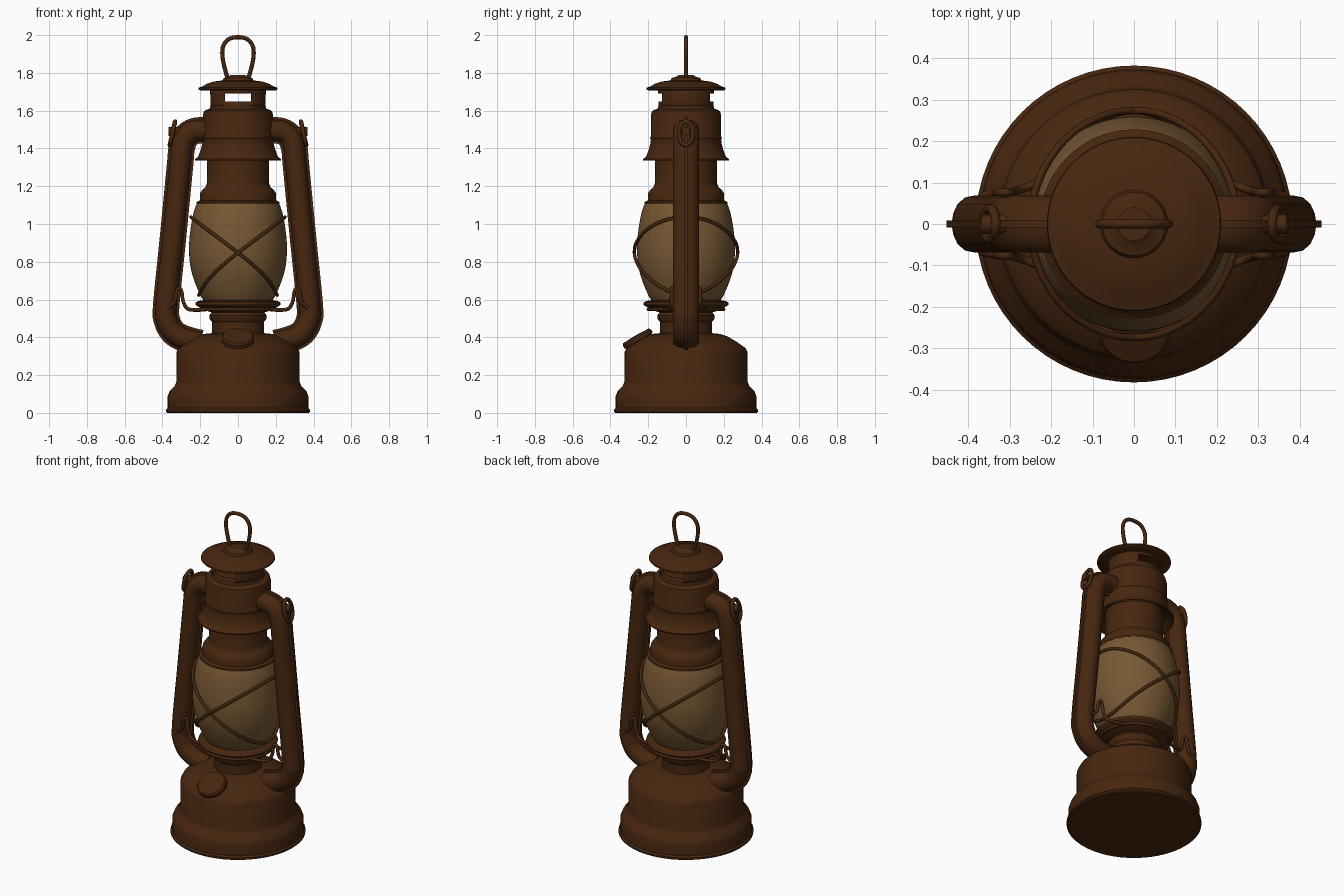
import bpy, bmesh, math
from mathutils import Vector, Matrix

if "Cube" in bpy.data.objects:
    bpy.data.objects.remove(bpy.data.objects["Cube"])


def mat(name, col):
    m = bpy.data.materials.new(name)
    m.diffuse_color = (*col, 1)
    m.use_nodes = True
    m.node_tree.nodes["Principled BSDF"].inputs["Base Color"].default_value = m.diffuse_color
    return m


BROWN = mat("rusty_brown", (0.063, 0.020, 0.005))
GLASS = mat("amber_glass", (0.185, 0.097, 0.034))


def finish(name, bm, material, angle=35):
    bmesh.ops.remove_doubles(bm, verts=bm.verts, dist=0.0001)
    bmesh.ops.recalc_face_normals(bm, faces=bm.faces)
    me = bpy.data.meshes.new(name)
    bm.to_mesh(me)
    bm.free()
    me.materials.append(material)
    ob = bpy.data.objects.new(name, me)
    bpy.context.collection.objects.link(ob)
    bpy.ops.object.select_all(action='DESELECT')
    ob.select_set(True)
    bpy.context.view_layer.objects.active = ob
    bpy.ops.object.shade_smooth_by_angle(angle=math.radians(angle))
    return ob


def lathe_bm(profile, segs=64):
    bm = bmesh.new()
    rings = [[bm.verts.new((r * math.cos(2 * math.pi * i / segs), r * math.sin(2 * math.pi * i / segs), z))
              for i in range(segs)] for r, z in profile]
    for a, b in zip(rings, rings[1:]):
        for i in range(segs):
            j = (i + 1) % segs
            bm.faces.new((a[i], a[j], b[j], b[i]))
    for ring, (r, z) in ((rings[0], profile[0]), (rings[-1], profile[-1])):
        if r < 0.001:
            bmesh.ops.pointmerge(bm, verts=ring, merge_co=(0, 0, z))
    return bm


def lathe(name, profile, material=BROWN, angle=35):
    return finish(name, lathe_bm(profile), material, angle)


def smooth_path(pts, n=6, closed=False):
    # Catmull-Rom interpolation through the given points
    pts = [Vector(p) for p in pts]
    c = len(pts)
    get = (lambda i: pts[i % c]) if closed else (lambda i: pts[max(0, min(c - 1, i))])
    out = []
    for i in range(c if closed else c - 1):
        p0, p1, p2, p3 = (get(i + k) for k in (-1, 0, 1, 2))
        for s in range(n):
            t = s / n
            out.append(0.5 * (2 * p1 + (p2 - p0) * t + (2 * p0 - 5 * p1 + 4 * p2 - p3) * t * t
                              + (3 * p1 - p0 - 3 * p2 + p3) * t ** 3))
    if not closed:
        out.append(pts[-1])
    return out


def wire(name, pts, radius, closed=False):
    cu = bpy.data.curves.new(name + "_path", 'CURVE')
    cu.dimensions = '3D'
    cu.bevel_depth = radius
    cu.bevel_resolution = 2
    cu.use_fill_caps = True
    sp = cu.splines.new('POLY')
    sp.points.add(len(pts) - 1)
    for p, co in zip(sp.points, pts):
        p.co = (*co, 1)
    sp.use_cyclic_u = closed
    tmp = bpy.data.objects.new(name + "_path", cu)
    bpy.context.collection.objects.link(tmp)
    me = bpy.data.meshes.new_from_object(tmp.evaluated_get(bpy.context.evaluated_depsgraph_get()))
    bpy.data.objects.remove(tmp)
    bm = bmesh.new()
    bm.from_mesh(me)
    return finish(name, bm, BROWN, 50)


def circle(r, z, n=64):
    return [(r * math.cos(2 * math.pi * i / n), r * math.sin(2 * math.pi * i / n), z) for i in range(n)]


# fuel tank
lathe("fuel_tank", [(0, 0), (0.375, 0), (0.382, 0.006), (0.382, 0.016), (0.373, 0.025), (0.372, 0.09),
                    (0.362, 0.115), (0.335, 0.142), (0.326, 0.165), (0.325, 0.325), (0.315, 0.343),
                    (0.27, 0.375), (0.22, 0.405), (0.18, 0.418), (0.13, 0.423), (0, 0.423)])

# burner neck and globe plate
lathe("burner_neck", [(0.137, 0.41), (0.137, 0.48), (0.15, 0.497), (0.152, 0.515), (0.14, 0.532), (0.185, 0.547),
                      (0.213, 0.564), (0.224, 0.573), (0.222, 0.582), (0.21, 0.592), (0.18, 0.597), (0, 0.597)])
wire("globe_plate_ring", circle(0.215, 0.578), 0.011, True)
wire("lower_wire_ring", circle(0.2, 0.548), 0.009, True)

# filler cap, tilted on the tank shoulder
ob = lathe("filler_cap", [(0, -0.03), (0.07, -0.03), (0.075, -0.002), (0.086, 0), (0.086, 0.02),
                          (0.078, 0.03), (0, 0.033)])
ob.matrix_world = Matrix.Translation((0, -0.25, 0.382)) @ Matrix.Rotation(math.radians(30), 4, 'X')

# glass globe
globe = [(0.18, 0.59), (0.2, 0.625), (0.228, 0.69), (0.249, 0.76), (0.258, 0.83), (0.259, 0.89),
         (0.253, 0.96), (0.242, 1.03), (0.229, 1.08), (0.215, 1.115)]
lathe("glass_globe", [tuple(p) for p in smooth_path([(r, z, 0) for r, z in globe], 3)] and
      [(p.x, p.y) for p in smooth_path([(r, z, 0) for r, z in globe], 3)], GLASS, 60)

# chimney: collar, stack and hood
lathe("chimney_collar", [(0.2, 1.105), (0.22, 1.105), (0.22, 1.117), (0.202, 1.125), (0.2, 1.165), (0.188, 1.182),
                         (0.172, 1.195), (0.165, 1.215), (0.163, 1.4)])
lathe("chimney_hood", [(0.163, 1.375), (0.185, 1.37), (0.205, 1.345), (0.226, 1.335), (0.228, 1.343), (0.212, 1.355),
                       (0.198, 1.39), (0.19, 1.42), (0.186, 1.445), (0.19, 1.455), (0.186, 1.465), (0.186, 1.575),
                       (0.18, 1.597), (0.165, 1.606), (0.15, 1.61), (0.146, 1.625), (0, 1.625)])

# vent collar with an open slot at front and back
bm = lathe_bm([(0.146, 1.61), (0.146, 1.648), (0.147, 1.69), (0.147, 1.715)], 48)
cut = [f for f in bm.faces if 1.65 < f.calc_center_median().z < 1.69 and abs(f.calc_center_median().x) < 0.074]
bmesh.ops.delete(bm, geom=cut, context='FACES')
ob = finish("vent_collar", bm, BROWN)
sol = ob.modifiers.new("wall", 'SOLIDIFY')
sol.thickness = 0.008

# top cap and carrying ring
lathe("top_cap", [(0, 1.706), (0.15, 1.706), (0.202, 1.708), (0.21, 1.714), (0.208, 1.722), (0.192, 1.727),
                  (0.165, 1.742), (0.13, 1.754), (0.082, 1.76), (0.076, 1.773), (0.05, 1.78), (0.04, 1.788),
                  (0, 1.79)])
half = [(0.05, 0, 1.765), (0.062, 0, 1.795), (0.076, 0, 1.85), (0.083, 0, 1.9), (0.077, 0, 1.945),
        (0.048, 0, 1.979)]
wire("top_ring", smooth_path([(-x, y, z) for x, y, z in half] + [(0, 0, 1.989)] + half[::-1]), 0.011)

# hollow side frame tubes with a seam rib on both edges
q = [(0.07, 0.008), (0.056, 0.009), (0.053, 0.026), (0.043, 0.048), (0.025, 0.064)]
section = q + [(0, 0.069)] + [(-a, b) for a, b in q[::-1]]
section += [(a, -b) for a, b in section[::-1]]
tube_path = smooth_path([(0.15, 0, 1.495), (0.225, 0, 1.493), (0.275, 0, 1.462), (0.298, 0, 1.40), (0.307, 0, 1.31),
                         (0.344, 0, 0.93), (0.38, 0, 0.57), (0.376, 0, 0.49), (0.345, 0, 0.43), (0.29, 0, 0.395),
                         (0.2, 0, 0.37)])


def frame_tube(name, side):
    bm = bmesh.new()
    rings = []
    for i, p in enumerate(tube_path):
        t = (tube_path[min(i + 1, len(tube_path) - 1)] - tube_path[max(i - 1, 0)]).normalized()
        n = Vector((-t.z, 0, t.x))
        pts = [p + n * a + Vector((0, b, 0)) for a, b in section]
        rings.append([bm.verts.new((side * v.x, v.y, v.z)) for v in pts])
    m = len(section)
    for a, b in zip(rings, rings[1:]):
        for i in range(m):
            bm.faces.new((a[i], a[(i + 1) % m], b[(i + 1) % m], b[i]))
    bm.faces.new(rings[0])
    bm.faces.new(rings[-1])
    finish(name, bm, BROWN, 40)


for side, label in ((-1, "left"), (1, "right")):
    frame_tube(label + "_frame_tube", side)
    # bail ear loop and pin at the top of each tube
    ear = [(side * (0.347 - 0.014 * math.sin(a)), 0.037 * math.cos(a), 1.48 + 0.063 * math.sin(a))
           for a in (2 * math.pi * i / 24 for i in range(24))]
    wire(label + "_bail_ear", ear, 0.012, True)
    wire(label + "_bail_pin", [(side * 0.27, 0, 1.49), (side * 0.368, 0, 1.49)], 0.024)
    # globe lift wires hooked over each tube
    for y, end in ((-1, "front"), (1, "back")):
        hook = [(0.17, 0.11, 0.547), (0.225, 0.1, 0.545), (0.268, 0.085, 0.552), (0.29, 0.078, 0.59),
                (0.298, 0.076, 0.64), (0.31, 0.076, 0.66), (0.326, 0.076, 0.64), (0.335, 0.074, 0.59),
                (0.37, 0.066, 0.555)]
        wire(f"{label}_{end}_lift_wire", smooth_path([(side * a, y * b, c) for a, b, c in hook], 4), 0.010)


# crossed guard wires that follow the globe
def globe_radius(z):
    for (r0, z0), (r1, z1) in zip(globe, globe[1:]):
        if z0 <= z <= z1:
            return r0 + (r1 - r0) * (z - z0) / (z1 - z0)
    return globe[0][0]


for y, end in ((-1, "front"), (1, "back")):
    for side, label in ((-1, "left"), (1, "right")):
        pts = []
        for i in range(41):
            c, s = math.cos(math.pi * i / 40), math.sin(math.pi * i / 40)
            z = 0.848 + 0.207 * c - 0.018 * c * c
            r = globe_radius(z) + 0.009
            pts.append((side * r * c, y * (r + 0.006 * s) * s, z))
        wire(f"{end}_{label}_guard_wire", pts, 0.009)
